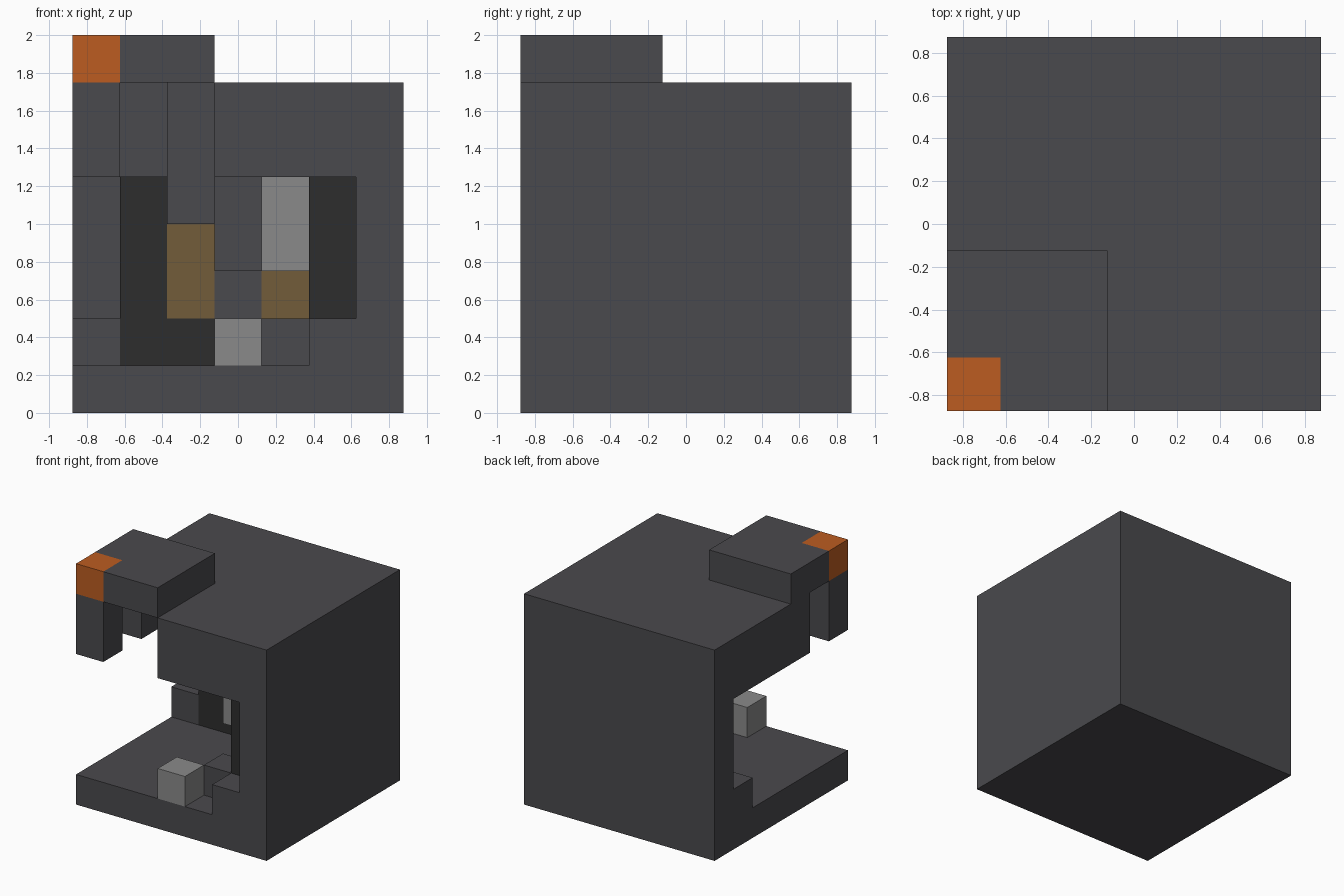
import bpy, bmesh
from mathutils import Vector
from itertools import product

default = bpy.data.objects.get("Cube")
if default:
    bpy.data.objects.remove(default, do_unlink=True)

CELL = 0.25
ORIGIN = Vector((-0.875, -0.875, 0))


def material(name, rgb):
    m = bpy.data.materials.new(name)
    m.use_nodes = True
    m.diffuse_color = (*rgb, 1)
    m.node_tree.nodes["Principled BSDF"].inputs["Base Color"].default_value = (*rgb, 1)
    return m


stone = material("stone_grey", (0.068, 0.067, 0.074))
dark = material("charcoal", (0.026, 0.026, 0.026))
brown = material("brown", (0.171, 0.107, 0.042))
pale = material("pale_grey", (0.254, 0.254, 0.254))
orange = material("orange", (0.503, 0.107, 0.015))

grid = {}    # cell -> part name
parts = {}   # part name -> material


def fill(name, mat, low, high=None):
    """Fill an inclusive range of cells with a part."""
    high = high or low
    parts[name] = mat
    for c in product(*(range(a, b + 1) for a, b in zip(low, high))):
        grid[c] = name


def carve(low, high):
    for c in product(*(range(a, b + 1) for a, b in zip(low, high))):
        grid.pop(c, None)


# Outer shell: block with a room open at one corner and a hole in its roof
fill("shell", stone, (0, 0, 0), (6, 6, 6))
carve((0, 0, 1), (5, 5, 4))
carve((0, 0, 5), (2, 2, 6))
fill("shell", stone, (5, 0, 1))
fill("shell", stone, (0, 5, 1))

# Dark lining on the two inner walls, with brown insets
fill("back_lining", dark, (1, 5, 1), (5, 5, 4))
fill("side_lining", dark, (5, 1, 2), (5, 4, 4))
fill("side_lining_base", stone, (5, 1, 1), (5, 4, 1))
fill("tall_inset", brown, (2, 5, 2), (2, 5, 3))
fill("short_inset", brown, (4, 5, 2))
fill("wall_patch", stone, (3, 5, 2))

# Raised lid with its corner lamp and supports
fill("lid", stone, (0, 0, 7), (2, 2, 7))
fill("corner_lamp", orange, (0, 0, 7))
fill("corner_post", stone, (0, 0, 5), (0, 0, 6))
fill("side_post", stone, (0, 2, 5), (0, 2, 6))

# Hanging and standing blocks in the room
fill("long_hanger", stone, (2, 2, 4), (2, 2, 6))
fill("rear_hanger", stone, (3, 4, 3), (3, 4, 4))
fill("pale_hanger", pale, (4, 2, 3), (4, 2, 4))
fill("floor_step", stone, (4, 1, 1))
fill("pale_block", pale, (3, 0, 1))


def build(name, mat):
    """Make the exposed faces of one part and merge the flat areas."""
    bm = bmesh.new()
    for cell in (c for c, part in grid.items() if part == name):
        for axis, sign in product(range(3), (-1, 1)):
            step = [0, 0, 0]
            step[axis] = sign
            if tuple(a + b for a, b in zip(cell, step)) in grid:
                continue
            u, v = Vector((0, 0, 0)), Vector((0, 0, 0))
            u[(axis + 1) % 3] = v[(axis + 2) % 3] = 0.5
            mid = Vector(cell) + Vector((0.5, 0.5, 0.5)) + Vector(step) * 0.5
            ring = [mid - u - v, mid + u - v, mid + u + v, mid - u + v]
            bm.faces.new([bm.verts.new(ORIGIN + p * CELL) for p in ring[::sign]])
    bmesh.ops.remove_doubles(bm, verts=bm.verts, dist=0.001)
    mesh = bpy.data.meshes.new(name)
    bm.to_mesh(mesh)
    bm.free()
    mesh.materials.append(mat)
    bpy.context.collection.objects.link(bpy.data.objects.new(name, mesh))


for part, mat in parts.items():
    build(part, mat)
